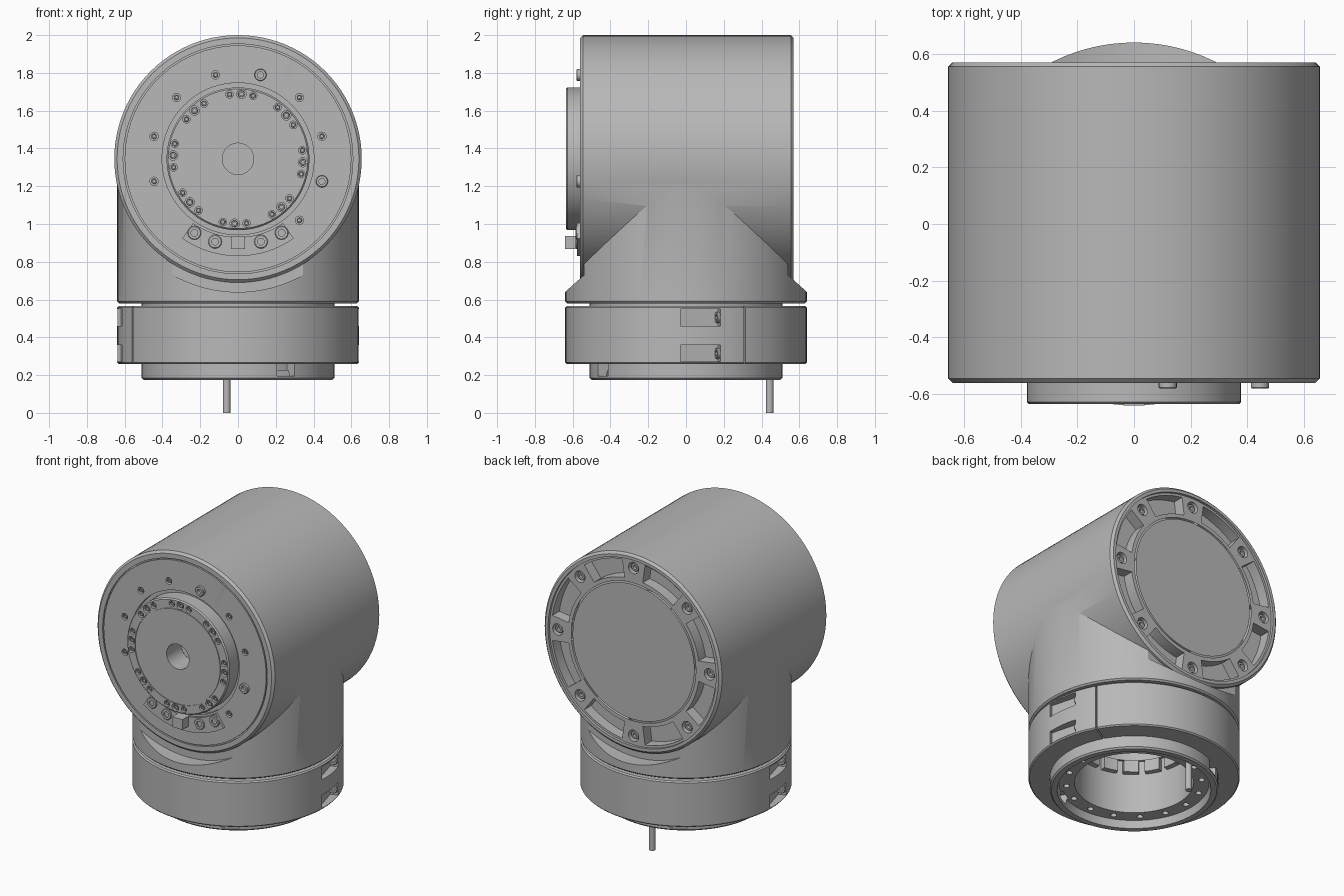
import bpy, bmesh
from math import cos, sin, pi, radians
from mathutils import Matrix, Vector

cube = bpy.data.objects.get("Cube")
if cube:
    bpy.data.objects.remove(cube)

grey = bpy.data.materials.new("metal_grey")
grey.use_nodes = True
GREY = (0.48, 0.48, 0.48, 1)
grey.diffuse_color = GREY
grey.node_tree.nodes["Principled BSDF"].inputs["Base Color"].default_value = GREY

# Frames: UP keeps z; AXLE points local z to the front and local y upward
UP = Matrix.Identity(4)
AXLE = Matrix.Translation((0, 0, 1.345)) @ Matrix.Rotation(pi / 2, 4, 'X')
BACK = AXLE @ Matrix.Rotation(pi, 4, 'Y')


def at(frame, radius, degrees, h=0.0):
    a = radians(degrees)
    return frame @ Matrix.Translation((radius * cos(a), radius * sin(a), h))


def lathe(bm, profile, frame=UP, segs=96):
    """Revolve (radius, height) points; profiles off the axis are closed."""
    rings = []
    for r, h in profile:
        if r == 0:
            rings.append([bm.verts.new(frame @ Vector((0, 0, h)))] * segs)
        else:
            rings.append([bm.verts.new(frame @ Vector((r * cos(2 * pi * i / segs), r * sin(2 * pi * i / segs), h)))
                          for i in range(segs)])
    if profile[0][0] > 0:
        rings.append(rings[0])
    for a, b in zip(rings, rings[1:]):
        for i in range(segs):
            j = (i + 1) % segs
            bm.faces.new(list(dict.fromkeys((a[i], a[j], b[j], b[i]))))


def rod(bm, r, h0, h1, frame=UP, segs=20):
    lathe(bm, [(0, h0), (r, h0), (r, h1), (0, h1)], frame, segs)


def screw(bm, r, h, frame, depth=0.04):
    lathe(bm, [(0, h - 0.02), (r * 0.5, h - 0.02), (r * 0.5, h), (r * 0.9, h),
               (r, h - 0.004), (r, h - depth), (0, h - depth)], frame, 18)


def box(bm, size, frame):
    bmesh.ops.create_cube(bm, size=1, matrix=frame @ Matrix.Diagonal((*size, 1)))


def sector(bm, r0, r1, h0, h1, a0, a1, frame, steps=10):
    loops = []
    for i in range(steps + 1):
        a = radians(a0 + (a1 - a0) * i / steps)
        loops.append([bm.verts.new(frame @ Vector((r * cos(a), r * sin(a), h)))
                      for r, h in ((r0, h0), (r1, h0), (r1, h1), (r0, h1))])
    for p, q in zip(loops, loops[1:]):
        for k in range(4):
            m = (k + 1) % 4
            bm.faces.new((p[k], p[m], q[m], q[k]))
    bm.faces.new(loops[0])
    bm.faces.new(loops[-1])


def part(name, fill):
    bm = bmesh.new()
    fill(bm)
    bmesh.ops.recalc_face_normals(bm, faces=bm.faces)
    mesh = bpy.data.meshes.new(name)
    bm.to_mesh(mesh)
    bm.free()
    mesh.materials.append(grey)
    ob = bpy.data.objects.new(name, mesh)
    bpy.context.collection.objects.link(ob)
    return ob


def combine(target, fill, operation='DIFFERENCE'):
    tool = part("helper", fill)
    mod = target.modifiers.new("cut", 'BOOLEAN')
    mod.operation, mod.solver, mod.object = operation, 'EXACT', tool
    bpy.context.view_layer.objects.active = target
    bpy.ops.object.modifier_apply(modifier=mod.name)
    bpy.data.objects.remove(tool)


def each(items, fn):
    return lambda bm: [fn(bm, i) for i in items]


# Elbow housing: vertical neck with round shelves front and back, joined to the drum
housing = part("housing", lambda bm: lathe(
    bm, [(0, 0.58), (0.63, 0.58), (0.64, 0.59), (0.64, 1.25), (0, 1.25)]))
for side in (AXLE, BACK):
    combine(housing, lambda bm: rod(bm, 0.705, 0.54, 0.8, side, 100))
combine(housing, lambda bm: lathe(
    bm, [(0, -0.57), (0.64, -0.57), (0.655, -0.555), (0.655, 0.545), (0.64, 0.56), (0, 0.56)], AXLE), 'UNION')
# Hollow inside, open at the back, the front centre and the bottom
combine(housing, lambda bm: lathe(
    bm, [(0, -0.62), (0.36, -0.62), (0.36, -0.41), (0.58, -0.37), (0.58, 0.51),
         (0.3, 0.51), (0.3, 0.7), (0, 0.7)], AXLE))
combine(housing, lambda bm: rod(bm, 0.345, 0.5, 0.9, UP, 70))


# Front face grooves and tapped holes
def front_grooves(bm):
    for r0, r1, depth in ((0.6, 0.608, 0.012), (0.37, 0.402, 0.025)):
        lathe(bm, [(r0, 0.56 - depth), (r1, 0.56 - depth), (r1, 0.6), (r0, 0.6)], AXLE)


combine(housing, front_grooves)
hole_angles = [-45, -15, 15, 45, 75, 105, 135, 165, 195, 225]
combine(housing, each(hole_angles, lambda bm, a: rod(bm, 0.022, 0.535, 0.6, at(AXLE, 0.46, a), 16)))
hole_rims = part("hole_inserts", each(hole_angles, lambda bm, a: screw(bm, 0.014, 0.556, at(AXLE, 0.46, a), 0.03)))

# Back rim: shallow recess, seat groove, eight pockets and counterbores
eighths = range(0, 360, 45)
combine(housing, lambda bm: rod(bm, 0.62, 0.553, 0.6, BACK, 96))
combine(housing, lambda bm: lathe(bm, [(0.45, 0.54), (0.46, 0.54), (0.46, 0.6), (0.45, 0.6)], BACK))
combine(housing, each(eighths, lambda bm, a: sector(bm, 0.485, 0.605, 0.48, 0.6, a + 8, a + 37, BACK)))
combine(housing, each(eighths, lambda bm, a: rod(bm, 0.038, 0.51, 0.6, at(BACK, 0.56, a))))
back_screws = part("back_screws", each(eighths, lambda bm, a: screw(bm, 0.028, 0.54, at(BACK, 0.56, a))))

# Output flange with bolt groups of three
flange = part("output_flange", lambda bm: lathe(
    bm, [(0.083, 0.48), (0.378, 0.48), (0.378, 0.627), (0.37, 0.635), (0.083, 0.635)], AXLE))
combine(flange, lambda bm: lathe(bm, [(0.312, 0.63), (0.317, 0.63), (0.317, 0.7), (0.312, 0.7)], AXLE))
bolts = [(a - 3 + d, 0.025 if d == 0 else 0.02) for a in eighths for d in (-10.5, 0, 10.5)]
combine(flange, each(bolts, lambda bm, b: rod(bm, b[1], 0.61, 0.7, at(AXLE, 0.344, b[0]), 16)))
flange_screws = part("flange_screws", each(
    bolts, lambda bm, b: screw(bm, b[1] * 0.7, 0.628, at(AXLE, 0.344, b[0]))))

# Stop plate under the flange, with its block and screws
stop_plate = part("stop_plate", lambda bm: sector(bm, 0.415, 0.515, 0.54, 0.576, 235, 305, AXLE, 16))
stop_block = part("stop_block", lambda bm: box(bm, (0.075, 0.068, 0.09), at(AXLE, 0.443, 270, 0.595)))
stop_screws = part("stop_screws", each(
    (239.5, 254.5, 285.5, 300.5), lambda bm, a: screw(bm, 0.036, 0.585, at(AXLE, 0.455, a))))
face_screws = part("face_screws", each(
    (75, -15), lambda bm, a: screw(bm, 0.032, 0.58, at(AXLE, 0.46, a))))


# Electronics on the inner side of the flange
def electronics(bm):
    lathe(bm, [(0.1, 0.46), (0.36, 0.46), (0.36, 0.485), (0.1, 0.485)], AXLE, 64)
    for a in range(20, 380, 40):
        box(bm, (0.07, 0.05, 0.04), at(AXLE, 0.22, a, 0.445))
        rod(bm, 0.018, 0.42, 0.47, at(AXLE, 0.31, a + 15), 12)


board = part("inner_board", electronics)

# Clamp ring with slots, tapered screw pockets and splits on both sides
clamp = part("clamp_ring", lambda bm: lathe(
    bm, [(0.5, 0.26), (0.632, 0.26), (0.64, 0.268), (0.64, 0.557), (0.632, 0.565), (0.5, 0.565)]))
halves = [Matrix.Rotation(t, 4, 'Z') for t in (0, pi)]
spots = [Matrix.Translation((0.64, 0.08, z)) @ Matrix.Rotation(radians(15), 4, 'Z') for z in (0.315, 0.505)]
pockets = [h @ s for h in halves for s in spots]
combine(clamp, each(pockets, lambda bm, m: box(bm, (0.1, 0.21, 0.088), m)))
combine(clamp, each(halves, lambda bm, h: box(
    bm, (0.3, 0.01, 0.5), at(h @ Matrix.Rotation(radians(29), 4, 'Z'), 0.6, 0, 0.4))))
turn = Matrix.Rotation(pi / 2, 4, 'X')
clamp_screws = part("clamp_screws", each(
    pockets, lambda bm, m: screw(bm, 0.03, -0.09, m @ Matrix.Translation((-0.03, 0, 0)) @ turn)))

# Bottom connector: stepped ring with edge notches and a bolt circle
connector = part("bottom_connector", lambda bm: lathe(
    bm, [(0.5, 0.175), (0.51, 0.185), (0.51, 0.59), (0.36, 0.59), (0.36, 0.225), (0.455, 0.225), (0.465, 0.175)]))
combine(connector, each((-60, 120), lambda bm, a: sector(bm, 0.44, 0.6, 0.195, 0.262, a - 6, a + 6, UP)))
combine(connector, each(range(16), lambda bm, i: rod(bm, 0.019, 0.1, 0.27, at(UP, 0.41, i * 22.5), 14)))
inner_teeth = part("inner_teeth", each(range(16), lambda bm, i: sector(
    bm, 0.325, 0.37, 0.49, 0.57, i * 22.5, i * 22.5 + 16, UP, 4)))
locating_pin = part("locating_pin", lambda bm: rod(
    bm, 0.02, 0, 0.3, Matrix.Translation((-0.06, 0.443, 0))))

# Smooth round surfaces while keeping the machined edges
for ob in bpy.context.view_layer.objects:
    ob.select_set(ob.type == 'MESH' and grey.name in ob.data.materials)
bpy.context.view_layer.objects.active = housing
bpy.ops.object.shade_smooth_by_angle(angle=radians(28))
